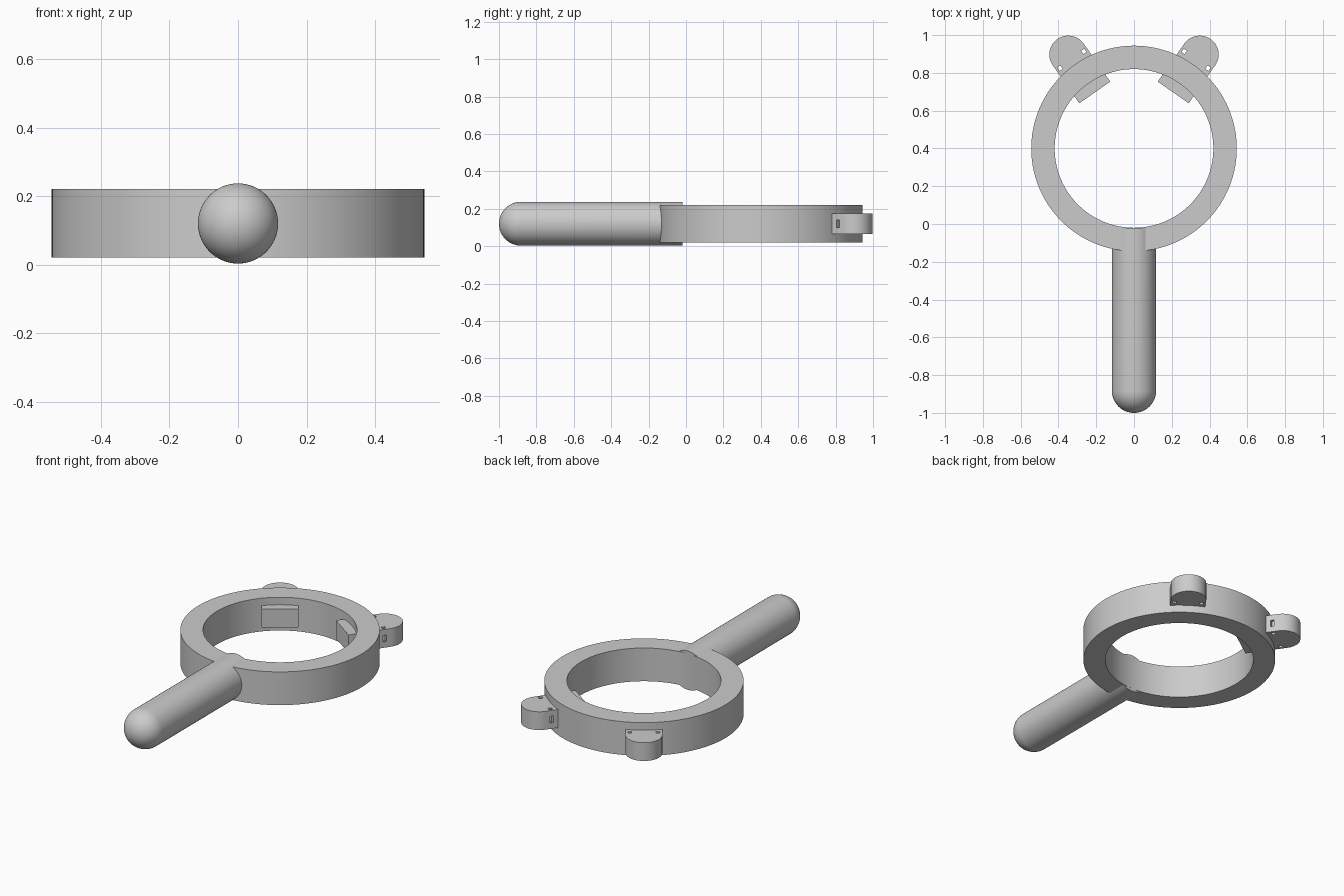
import bpy
import bmesh
from math import sin, cos, pi, radians
from mathutils import Matrix, Vector

default = bpy.data.objects.get("Cube")
if default:
    bpy.data.objects.remove(default)

grey = bpy.data.materials.new("plain grey")
grey.use_nodes = True
colour = (0.6, 0.6, 0.6, 1)
grey.diffuse_color = colour
grey.node_tree.nodes["Principled BSDF"].inputs["Base Color"].default_value = colour

MID_Z = 0.12
RING_CENTRE = Vector((0, 0.4, MID_Z))
RING_OUTER, RING_INNER, RING_HALF = 0.544, 0.42, 0.1
GRIP_R = 0.117


def add_object(name, bm, matrix):
    bmesh.ops.remove_doubles(bm, verts=bm.verts, dist=1e-5)
    bmesh.ops.recalc_face_normals(bm, faces=bm.faces)
    mesh = bpy.data.meshes.new(name)
    bm.to_mesh(mesh)
    bm.free()
    mesh.transform(matrix)
    mesh.materials.append(grey)
    obj = bpy.data.objects.new(name, mesh)
    bpy.context.collection.objects.link(obj)
    return obj


def activate(obj):
    bpy.ops.object.select_all(action='DESELECT')
    obj.select_set(True)
    bpy.context.view_layer.objects.active = obj


def smooth(obj):
    activate(obj)
    bpy.ops.object.shade_smooth_by_angle(angle=radians(30))


def lathe(name, profile, matrix, closed=False, steps=96):
    # Revolve (radius, height) points about local z
    bm = bmesh.new()
    verts = [bm.verts.new((r, 0, h)) for r, h in profile]
    edges = [bm.edges.new(pair) for pair in zip(verts, verts[1:])]
    if closed:
        edges.append(bm.edges.new((verts[-1], verts[0])))
    bmesh.ops.spin(bm, geom=verts + edges, cent=(0, 0, 0), axis=(0, 0, 1),
                   angle=2 * pi, steps=steps)
    obj = add_object(name, bm, matrix)
    smooth(obj)
    return obj


def box(name, size, centre, matrix):
    bm = bmesh.new()
    bmesh.ops.create_cube(bm, size=1)
    return add_object(name, bm, matrix @ Matrix.Translation(centre)
                      @ Matrix.Diagonal((*size, 1)))


def cut(obj, cutter):
    cutter.hide_render = True
    activate(obj)
    mod = obj.modifiers.new("hole", 'BOOLEAN')
    mod.operation = 'DIFFERENCE'
    mod.solver = 'EXACT'
    mod.object = cutter
    bpy.ops.object.modifier_apply(modifier=mod.name)
    bpy.data.objects.remove(cutter)


# Ring
lathe("ring", [(RING_INNER, -RING_HALF), (RING_OUTER, -RING_HALF),
               (RING_OUTER, RING_HALF), (RING_INNER, RING_HALF)],
      Matrix.Translation(RING_CENTRE), closed=True, steps=128)

# Handle with a domed end, its axis along y
dome_y = -1 + GRIP_R
grip = [(0, -0.02), (GRIP_R, -0.02)]
grip += [(GRIP_R * cos(i * pi / 32), dome_y - GRIP_R * sin(i * pi / 32))
         for i in range(16)] + [(0, -1)]
lathe("handle", grip, Matrix.Translation((0, 0, MID_Z))
      @ Matrix.Rotation(-pi / 2, 4, 'X'), steps=64)


# Rounded tabs that pass through the ring, each with strap holes
def strap_tab(name, angle):
    frame = Matrix.Translation(RING_CENTRE) @ Matrix.Rotation(angle, 4, 'Z')
    half_w, half_h, inner, outer = 0.1, 0.055, 0.362, 0.607
    outline = [(inner, half_w), (inner, -half_w)]
    outline += [(outer + half_w * sin(i * pi / 32), -half_w * cos(i * pi / 32))
                for i in range(33)]
    bm = bmesh.new()
    base = bm.faces.new([bm.verts.new((u, v, -half_h)) for u, v in outline])
    raised = bmesh.ops.extrude_face_region(bm, geom=[base])["geom"]
    bmesh.ops.translate(bm, vec=(0, 0, 2 * half_h),
                        verts=[g for g in raised if isinstance(g, bmesh.types.BMVert)])
    tab = add_object(name, bm, frame)
    for side in (-1, 1):
        cut(tab, box("slot", (0.022, 0.02, 0.2), (0.573, side * 0.077, 0), frame))
        cut(tab, box("pocket", (0.02, 0.04, 0.04), (0.573, side * 0.097, 0), frame))
    smooth(tab)


strap_tab("left_tab", radians(55))
strap_tab("right_tab", radians(125))
